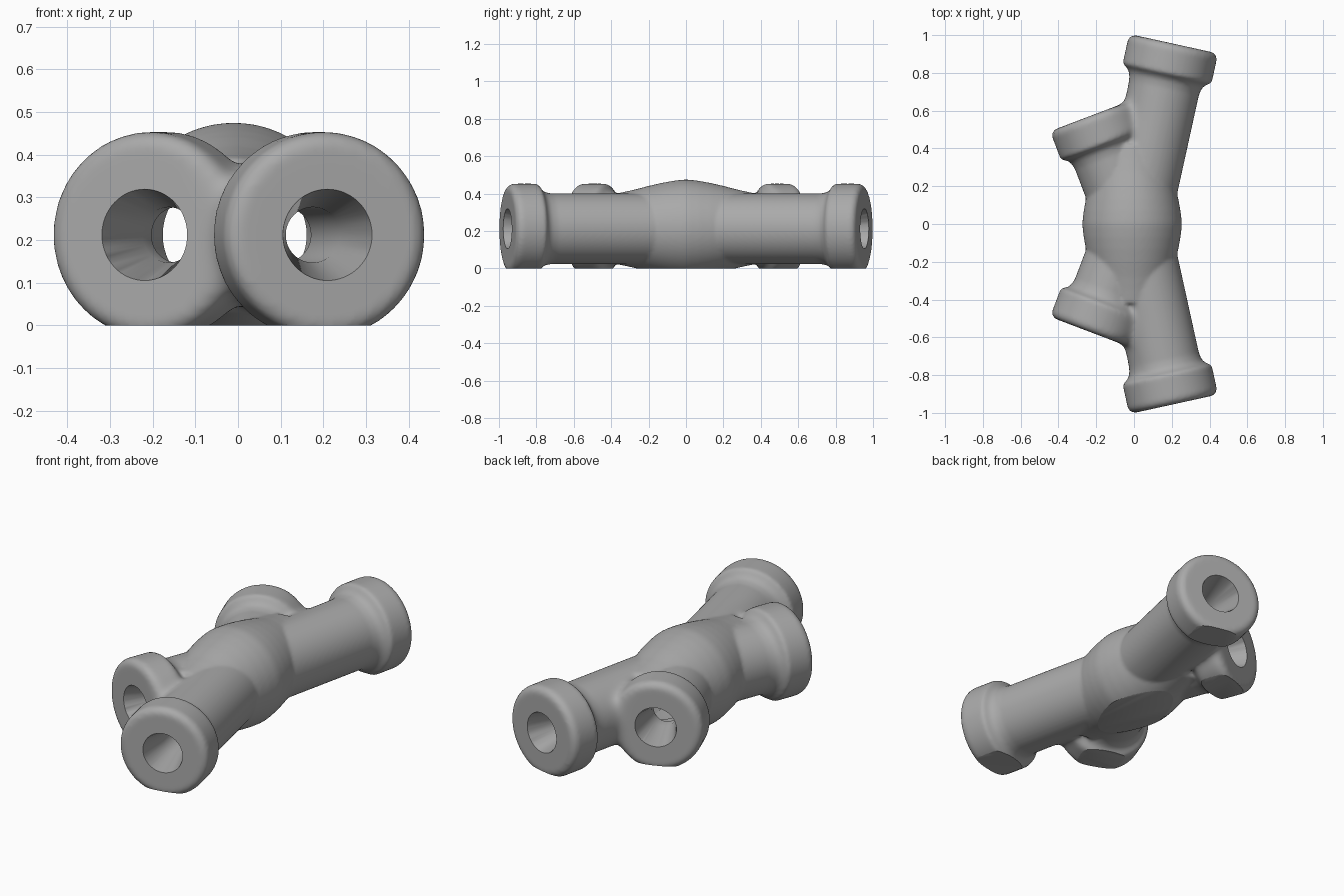
import bpy, bmesh, math
from mathutils import Vector, Matrix

if "Cube" in bpy.data.objects:
    bpy.data.objects.remove(bpy.data.objects["Cube"], do_unlink=True)

AXIS_Z = 0.212
MAIN, BRANCH = (12.4, 0.977), (-20.8, 0.617)   # lean in degrees, arm length
PIPE, RIM = 0.189, 0.241


def direction(lean, side):
    a = math.radians(lean)
    return Vector((math.sin(a), side * math.cos(a), 0))


def lathe(name, profile, axis, centre=(0, 0, AXIS_Z), segments=96):
    """Closed solid of revolution; profile is (radius, distance along axis)."""
    bm = bmesh.new()
    verts = [bm.verts.new((r, 0, t)) for r, t in profile]
    edges = [bm.edges.new(p) for p in zip(verts, verts[1:])]
    bmesh.ops.spin(bm, geom=verts + edges, axis=(0, 0, 1), cent=(0, 0, 0),
                   angle=math.tau, steps=segments, use_merge=False)
    bmesh.ops.remove_doubles(bm, verts=bm.verts, dist=1e-5)
    bmesh.ops.recalc_face_normals(bm, faces=bm.faces)
    turn = Vector(axis).to_track_quat('Z', 'Y').to_matrix().to_4x4()
    bm.transform(Matrix.Translation(centre) @ turn)
    mesh = bpy.data.meshes.new(name)
    bm.to_mesh(mesh)
    bm.free()
    ob = bpy.data.objects.new(name, mesh)
    bpy.context.collection.objects.link(ob)
    return ob


def arm(lean, length, side):
    """Pipe with a filleted, rounded collar at its end."""
    back = [(0, length), (0.208, length), (0.224, length - 0.006),
            (0.236, length - 0.018), (RIM, length - 0.035), (RIM, length - 0.152),
            (0.236, length - 0.163), (0.222, length - 0.172), (0.207, length - 0.183),
            (0.196, length - 0.2), (PIPE, length - 0.235)]
    return lathe("arm", [(0, 0), (PIPE, 0)] + back[::-1], direction(lean, side))


def bore(lean, length, side, throat):
    """Tapered socket leading through a throat into a wider passage."""
    return lathe("bore_cutter", [(0, -0.02), (0.12, -0.02), (0.12, throat), (0.065, throat + 0.04),
                                 (0.065, length - 0.16), (0.107, length),
                                 (0.107, length + 0.05), (0, length + 0.05)],
                 direction(lean, side), segments=64)


# Solid body: four arms and a swollen middle
parts = [arm(*a, side) for a in (MAIN, BRANCH) for side in (-1, 1)]
half = [(0.262, 0.02), (0.256, 0.07), (0.245, 0.13), (0.229, 0.2),
        (0.208, 0.28), (0.193, 0.35), (0.18, 0.42), (0, 0.42)]
swell = [(r, -t) for r, t in half[::-1]] + [(0.263, 0)] + half
parts.append(lathe("swell", swell, (0, 1, 0), (-0.01, 0, AXIS_Z)))
bpy.ops.object.select_all(action='DESELECT')
for p in parts:
    p.select_set(True)
body = parts[-1]
bpy.context.view_layer.objects.active = body
bpy.ops.object.join()
body.name = "pipe_fitting"


def apply(kind, **settings):
    mod = body.modifiers.new(kind.lower(), kind)
    for key, value in settings.items():
        setattr(mod, key, value)
    bpy.ops.object.modifier_apply(modifier=mod.name)


apply('REMESH', mode='VOXEL', voxel_size=0.01)

# Soften the creases where each branch collar runs into the main pipe
def clamp(v):
    return max(0.0, min(1.0, v))


def along_and_out(p, lean, side):
    d = direction(lean, side)
    t = p.dot(d)
    return t, (p - d * t).length


group = body.vertex_groups.new(name="crease")
for v in body.data.vertices:
    p = v.co - Vector((0, 0, AXIS_Z))
    side = 1 if p.y > 0 else -1
    _, rm = along_and_out(p, MAIN[0], side)
    tb, rb = along_and_out(p, BRANCH[0], side)
    w = clamp(1.3 - abs(rm - PIPE) / 0.1) * clamp(1.5 - abs(tb - 0.59) / 0.14) * clamp((0.36 - rb) / 0.08)
    if w > 0:
        group.add([v.index], w, 'REPLACE')
apply('SMOOTH', factor=0.5, iterations=70, vertex_group="crease")
apply('SMOOTH', factor=0.5, iterations=5)

# Cutters: passages, inner chamber and flat underside
cutters = [bore(*MAIN, s, 0.46) for s in (-1, 1)] + [bore(*BRANCH, s, 0.36) for s in (-1, 1)]
cutters.append(lathe("chamber_cutter", [(0, -0.3), (0.12, -0.3), (0.185, -0.1), (0.185, 0.1),
                                        (0.12, 0.3), (0, 0.3)], (0, 1, 0), segments=64))
bpy.ops.mesh.primitive_cube_add(size=1, location=(0, 0, -0.5))
floor_cutter = bpy.context.object
floor_cutter.name = "underside_cutter"
floor_cutter.scale = (3, 3, 1)
cutters.append(floor_cutter)
bpy.context.view_layer.update()
bpy.context.view_layer.objects.active = body
for c in cutters:
    apply('BOOLEAN', operation='DIFFERENCE', solver='EXACT', object=c)
for c in cutters:
    bpy.data.objects.remove(c, do_unlink=True)

# Cast metal colour
mat = bpy.data.materials.new("grey_metal")
mat.use_nodes = True
colour = (0.4, 0.4, 0.4, 1)
mat.diffuse_color = colour
mat.node_tree.nodes["Principled BSDF"].inputs["Base Color"].default_value = colour
body.data.materials.clear()
body.data.materials.append(mat)
for poly in body.data.polygons:
    poly.material_index = 0

bpy.ops.object.select_all(action='DESELECT')
body.select_set(True)
bpy.context.view_layer.objects.active = body
bpy.ops.object.shade_smooth_by_angle(angle=math.radians(35))
